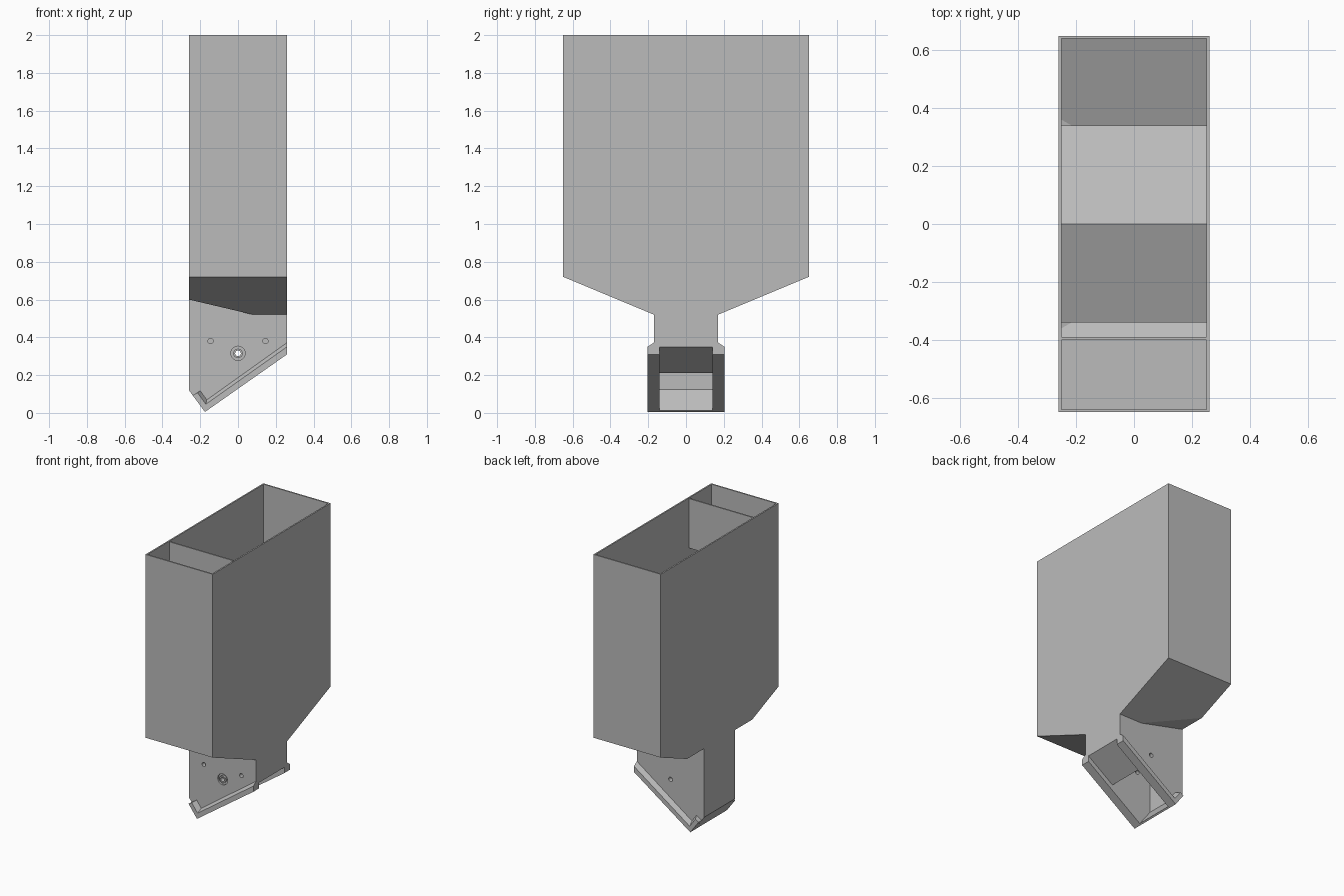
import bpy, bmesh, math
from mathutils import Vector

cube = bpy.data.objects.get("Cube")
if cube:
    bpy.data.objects.remove(cube, do_unlink=True)

grey = bpy.data.materials.new("plain_grey")
grey.use_nodes = True
GREY = (0.5, 0.5, 0.5, 1)
grey.diffuse_color = GREY
grey.node_tree.nodes["Principled BSDF"].inputs["Base Color"].default_value = GREY


def finish(name, bm):
    bmesh.ops.recalc_face_normals(bm, faces=bm.faces)
    mesh = bpy.data.meshes.new(name)
    bm.to_mesh(mesh)
    bm.free()
    ob = bpy.data.objects.new(name, mesh)
    bpy.context.collection.objects.link(ob)
    mesh.materials.append(grey)
    return ob


def loft(name, a, b):
    """Solid between two matching rings of points."""
    bm = bmesh.new()
    va, vb = [[bm.verts.new(p) for p in ring] for ring in (a, b)]
    bm.faces.new(va)
    bm.faces.new(vb[::-1])
    n = len(va)
    for i in range(n):
        j = (i + 1) % n
        bm.faces.new((va[i], va[j], vb[j], vb[i]))
    return finish(name, bm)


def slab_xz(name, pts, y0, y1):
    return loft(name, [(x, y0, z) for x, z in pts], [(x, y1, z) for x, z in pts])


def slab_yz(name, pts, half):
    return loft(name, [(-half, y, z) for y, z in pts], [(half, y, z) for y, z in pts])


def hull(name, pts):
    bm = bmesh.new()
    for p in pts:
        bm.verts.new(p)
    bmesh.ops.convex_hull(bm, input=bm.verts)
    bmesh.ops.dissolve_limit(bm, angle_limit=0.01, verts=bm.verts, edges=bm.edges)
    return finish(name, bm)


def drill(name, x, z, r, y0, y1):
    ring = [(x + r * math.cos(i * math.tau / 24), z + r * math.sin(i * math.tau / 24))
            for i in range(24)]
    return slab_xz(name, ring, y0, y1)


def cut(ob, cutter):
    mod = ob.modifiers.new("cut", "BOOLEAN")
    mod.operation = "DIFFERENCE"
    mod.solver = "EXACT"
    mod.object = cutter
    cutter.hide_render = True
    cutter.hide_set(True)


def bin_points(t, top):
    """Bin whose floor funnels to the spout and is raised on one side."""
    pts = []
    for s in (-1, 1):
        for x in (-0.26 + t, 0.26 - t):
            pts += [(x, s * (0.65 - t), top), (x, s * (0.65 - t), 0.72 + t)]
        pts += [(-0.26 + t, s * 0.36, 0.6 + t), (0.08, s * 0.17, 0.52 + t),
                (0.26 - t, s * 0.17, 0.52 + t)]
    return pts


# Hopper bin, open at the top
hopper = hull("hopper_bin", bin_points(0, 2.0))
cut(hopper, hull("bin_cutter", bin_points(0.01, 2.2)))

# Spout below the bin, with a slanted open underside
spout = slab_xz("spout", [(-0.26, 0.6), (0.08, 0.52), (0.26, 0.52), (0.26, 0.31),
                          (-0.175, 0.005), (-0.26, 0.12)], -0.17, 0.17)
chute = slab_xz("chute_cutter", [(-0.25, 0.68), (0.25, 0.68), (0.25, 0.38), (0.06, 0.245),
                                 (0.06, 0.21), (0.3, 0.378), (0.3, 0.3), (-0.14, -0.02),
                                 (-0.16, -0.02), (-0.165, 0.012), (-0.25, 0.125)],
                -0.14, 0.14)
cut(hopper, chute)
cut(spout, chute)

# Screw holes and the counterbored centre hole
for x in (-0.145, 0.145):
    cut(spout, drill("screw_hole_cutter", x, 0.38, 0.014, -0.2, -0.1))
cut(spout, drill("centre_hole_cutter", 0, 0.315, 0.015, -0.3, 0.3))
cut(spout, drill("counterbore_cutter", 0, 0.315, 0.038, -0.2, -0.158))
bush = drill("centre_bush", 0, 0.315, 0.025, -0.17, -0.15)
cut(bush, drill("bush_hole_cutter", 0, 0.315, 0.015, -0.3, 0.3))

# L-shaped mounting rails with a bevelled upper edge
outer = [(0.26, 0.31), (0.26, 0.35), (-0.17, 0.046), (-0.215, 0.107),
         (-0.24, 0.093), (-0.175, 0.005)]
inner = [(0.26, 0.31), (0.26, 0.372), (-0.165, 0.069), (-0.2, 0.117),
         (-0.24, 0.093), (-0.175, 0.005)]
for side, name in ((-1, "front_rail"), (1, "back_rail")):
    loft(name, [(x, side * 0.17, z) for x, z in inner],
         [(x, side * 0.203, z) for x, z in outer])

# Roof-shaped flow baffle inside the bin
slab_yz("flow_baffle", [(-0.34, 0.74), (0, 0.88), (0.34, 0.74),
                        (0.34, 0.73), (0, 0.87), (-0.34, 0.73)], 0.25)

# Shallow pocket at the front of the bin
slab_yz("front_pocket", [(-0.4, 1.995), (-0.39, 1.995), (-0.39, 1.65),
                         (-0.64, 1.65), (-0.64, 1.66), (-0.4, 1.66)], 0.25)
